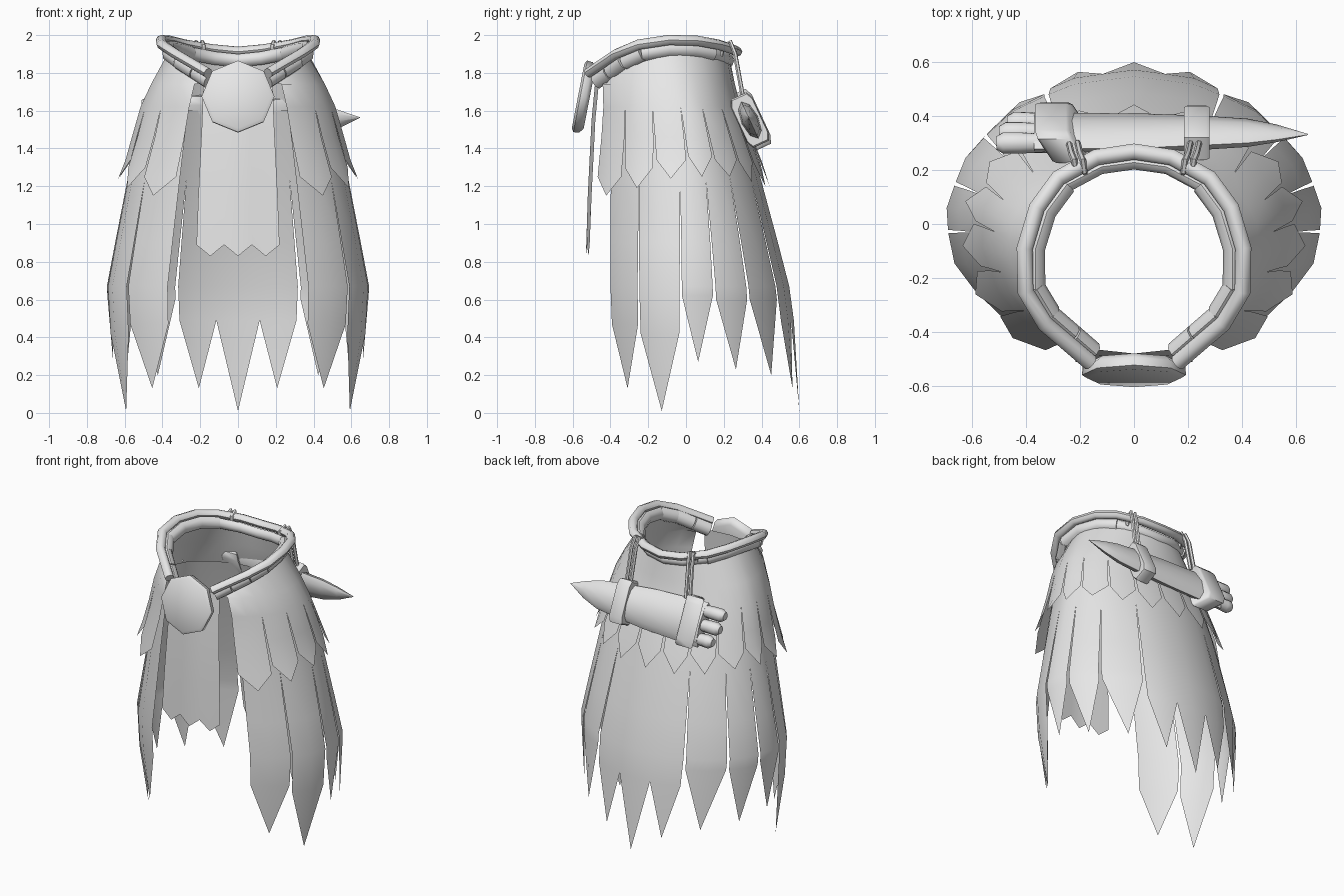
import bpy, bmesh, math
from mathutils import Vector

if "Cube" in bpy.data.objects:
    bpy.data.objects.remove(bpy.data.objects["Cube"])

mat = bpy.data.materials.new("light_grey")
mat.diffuse_color = (0.8, 0.8, 0.8, 1)
mat.use_nodes = True
mat.node_tree.nodes["Principled BSDF"].inputs["Base Color"].default_value = mat.diffuse_color


def finish(name, bm, fix=True):
    bmesh.ops.remove_doubles(bm, verts=bm.verts, dist=0.0005)
    if fix:
        bmesh.ops.recalc_face_normals(bm, faces=bm.faces)
    me = bpy.data.meshes.new(name)
    bm.to_mesh(me)
    bm.free()
    me.materials.append(mat)
    ob = bpy.data.objects.new(name, me)
    bpy.context.collection.objects.link(ob)
    return ob


def loft(bm, sections):
    """Skin closed rings of points and cap both ends."""
    rings = [[bm.verts.new(p) for p in s] for s in sections]
    n = len(rings[0])
    for r, q in zip(rings, rings[1:]):
        for i in range(n):
            j = (i + 1) % n
            bm.faces.new((r[i], r[j], q[j], q[i]))
    bm.faces.new(rings[0])
    bm.faces.new(rings[-1])


def tube(bm, path, rw, rh, n=8):
    """Sweep an ellipse, rw sideways and rh upwards, along a path."""
    path = [Vector(p) for p in path]
    secs = []
    for i, p in enumerate(path):
        t = (path[min(i + 1, len(path) - 1)] - path[max(i - 1, 0)]).normalized()
        side = t.cross(Vector((0, 0, 1))).normalized()
        up = side.cross(t)
        secs.append([p + side * rw * math.cos(k * math.tau / n)
                     + up * rh * math.sin(k * math.tau / n) for k in range(n)])
    loft(bm, secs)


def lerp_table(table, x):
    for a, b in zip(table, table[1:]):
        if x <= b[0]:
            f = max(0, (x - a[0]) / (b[0] - a[0]))
            return [u + (v - u) * f for u, v in zip(a[1:], b[1:])]
    return list(table[-1][1:])


# ---- Skirt: profile rows are (height, half width, back, front, centre y)
WAIST = [(0, 1.885), (45, 1.91), (90, 1.935), (120, 1.89), (150, 1.75)]
UPPER = [(1.15, .685, .46, -.56, 0), (1.35, .59, .39, -.53, 0),
         (1.6, .525, .29, -.50, -.03), (1.74, .46, .255, -.50, -.06)]
LOWER = [(0, .62, .60, -.42, 0), (.3, .67, .59, -.46, 0), (.67, .69, .54, -.475, 0),
         (1.2, .59, .405, -.47, 0), (1.6, .50, .27, -.46, -.03)]


def skirt_point(rows, a, z, bulge=1.0):
    rx, yb, yf, yc = lerp_table(rows, z)
    s, c = math.sin(math.radians(a)), math.cos(math.radians(a))
    return Vector((rx * s * bulge, yc + ((yb - yc) if c > 0 else (yc - yf)) * c * bulge, z))


def feather_layer(name, rows, edges, shoulders, tips, slit, heights, waist, closed):
    """Strips between edge angles; edges below the closed angle have no slit."""
    bm = bmesh.new()
    feathers = [(-edges[0], edges[0], shoulders[0], tips[0])]
    for i in range(1, len(edges)):
        e0, e1 = edges[i - 1], edges[i]
        feathers += [(e0, e1, shoulders[i], tips[i]), (-e1, -e0, shoulders[i], tips[i])]
    for a0, a1, sh, tip in feathers:
        mid = (a0 + a1) / 2
        grid = []
        if waist:
            line = []
            for a in (a0, mid, a1):
                zt = lerp_table(WAIST, abs(a))[0]
                line.append(bm.verts.new(skirt_point([(zt, .355, .23, -.48, -.1)], a, zt)))
            grid.append(line)
        for z in heights + [sh]:
            gap = max(0, (slit - z) / (slit - sh)) * 0.9
            g0, g1 = (gap if abs(a) > closed else 0 for a in (a0, a1))
            grid.append([bm.verts.new(skirt_point(rows, a, z, b)) for a, b in
                         ((a0 + g0, 1), (mid, 1.012), (a1 - g1, 1))])
        for r, q in zip(grid, grid[1:]):
            for c in (0, 1):
                bm.faces.new((r[c + 1], q[c + 1], q[c], r[c]))
        # pointed end
        t = bm.verts.new(skirt_point(rows, mid, tip))
        l, m, r = grid[-1]
        bm.faces.new((m, t, l))
        bm.faces.new((r, t, m))
    return finish(name, bm, fix=False)


feather_layer("lower_skirt", LOWER, [9.7, 28, 53, 74, 93.5, 122, 148],
              [.49, .49, .6, .6, .62, .42, .47], [.01, .13, .2, .23, .27, .01, .13],
              1.25, [1.6, 1.25, .9, .67], False, 20)
feather_layer("upper_skirt", UPPER, [9, 27, 46, 68, 89, 108, 128, 150],
              [1.32, 1.32, 1.33, 1.34, 1.36, 1.34, 1.3, 1.25],
              [1.2, 1.2, 1.22, 1.25, 1.25, 1.24, 1.19, 1.15],
              1.62, [1.74, 1.62, 1.46], True, 0)

# ---- Front cloth with a jagged hem
bm = bmesh.new()
cols = []
for i in range(-3, 4):
    hem = .83 if i % 2 == 0 else .89
    y = .02 * abs(i) / 3
    cols.append([bm.verts.new((i / 3 * w, yy + y, z)) for w, yy, z in
                 ((.185, -.48, 1.76), (.19, -.50, 1.55), (.21, -.52, 1.15), (.22, -.53, hem))])
for l, r in zip(cols, cols[1:]):
    for k in range(3):
        bm.faces.new((l[k], l[k + 1], r[k + 1], r[k]))
finish("front_cloth", bm, fix=False)

# ---- Belt: a cord above a segmented band
half = [(0, .268, 1.912), (.14, .247, 1.925), (.28, .17, 1.95), (.36, .06, 1.97),
        (.405, -.09, 1.974), (.402, -.25, 1.95), (.33, -.37, 1.90), (.16, -.515, 1.80)]
full = [(-x, y, z) for x, y, z in half[:0:-1]] + half
bm = bmesh.new()
tube(bm, full, .03, .027)
finish("belt_cord", bm)


def inner(p):
    v = Vector((p[0], p[1] + .1, 0))
    v *= 1 - .04 / v.length
    return Vector((v.x, v.y - .1, p[2] - .047))


bm = bmesh.new()
band = [inner(p) for p in half]
back = [Vector((-p.x, p.y, p.z)) for p in band[3:0:-1]] + band[:4]
tube(bm, back, .026, .035)
for s in (-1, 1):
    side = [Vector((s * p.x, p.y, p.z)) for p in band]
    tube(bm, side[2:6], .036, .042)
    for i, (f0, f1) in ((5, (-.05, .85)), (6, (-.1, .45)), (6, (.48, .95))):
        a, b = side[i], side[i + 1]
        tube(bm, [a.lerp(b, f0), a.lerp(b, (f0 + f1) / 2), a.lerp(b, f1)], .037, .045)
finish("belt_band", bm)

# ---- Buckle: tilted eight-sided disc with a bevelled edge
tilt = math.radians(11)
nrm = Vector((0, -math.cos(tilt), math.sin(tilt)))
up = Vector((0, math.sin(tilt), math.cos(tilt)))
centre = Vector((0, -.53, 1.67))
bm = bmesh.new()
loft(bm, [[centre + nrm * d + Vector((1, 0, 0)) * r * math.sin(k * math.tau / 8)
           + up * r * math.cos(k * math.tau / 8) for k in range(8)]
          for r, d in ((.165, -.02), (.19, 0), (.193, .03), (.174, .042))])
finish("buckle", bm)

# ---- Sheathed blade slung across the back
u = Vector((0, .42, -.907))
v = Vector((0, .907, .42))


def section(x, hu, hv, ou=0, power=1.0, skew=0, n=8):
    c = Vector((x, .338, 1.55)) + u * ou
    out = []
    for k in range(n):
        a = (k + .5) * math.tau / n if power < 1 else k * math.tau / n
        cu, cv = math.cos(a), math.sin(a)
        dv = hv * math.copysign(abs(cv) ** power, cv)
        out.append(c + u * hu * math.copysign(abs(cu) ** power, cu)
                   + v * dv + Vector((-skew * dv, 0, 0)))
    return out


bm = bmesh.new()
loft(bm, [section(x, hu, hv, ou) for x, hu, hv, ou in
          ((-.37, .145, .05, 0), (-.2, .14, .05, 0), (.05, .13, .05, 0), (.25, .11, .048, 0),
           (.42, .09, .04, 0), (.53, .055, .025, -.005), (.645, .002, .002, -.015))])
finish("sheath", bm)

bm = bmesh.new()
for x0, x1, hu, hv, skew in ((-.33, -.2, .165, .068, .6), (.185, .28, .145, .064, 0)):
    loft(bm, [section(x, hu * s, hv * s, 0, .35, skew) for x, s in
              ((x0, .94), (x0 + .012, 1), (x1 - .012, 1), (x1, .94))])
finish("sheath_bands", bm)

bm = bmesh.new()
for ou, x0 in ((-.09, -.51), (0, -.5), (.09, -.47)):
    loft(bm, [section(x, r, r, ou) for x, r in
              ((x0, .026), (x0 + .025, .042), (-.42, .042), (-.33, .036))])
finish("handles", bm)

# ---- Hanging straps looped over the belt
bm = bmesh.new()
for s in (-1, 1):
    for dx in (-.016, .016):
        x = s * .205 + dx
        tube(bm, [(x - s * .01, .185, 1.89), (x - s * .005, .195, 1.945), (x, .235, 1.965),
                  (x + s * .01, .26, 1.90), (x + s * .02, .30, 1.68)], .012, .012, 6)
finish("hanging_straps", bm)

# ---- Smooth shading with sharp edges kept
for ob in bpy.data.objects:
    ob.select_set(True)
    bpy.context.view_layer.objects.active = ob
bpy.ops.object.shade_smooth_by_angle(angle=math.radians(48))
